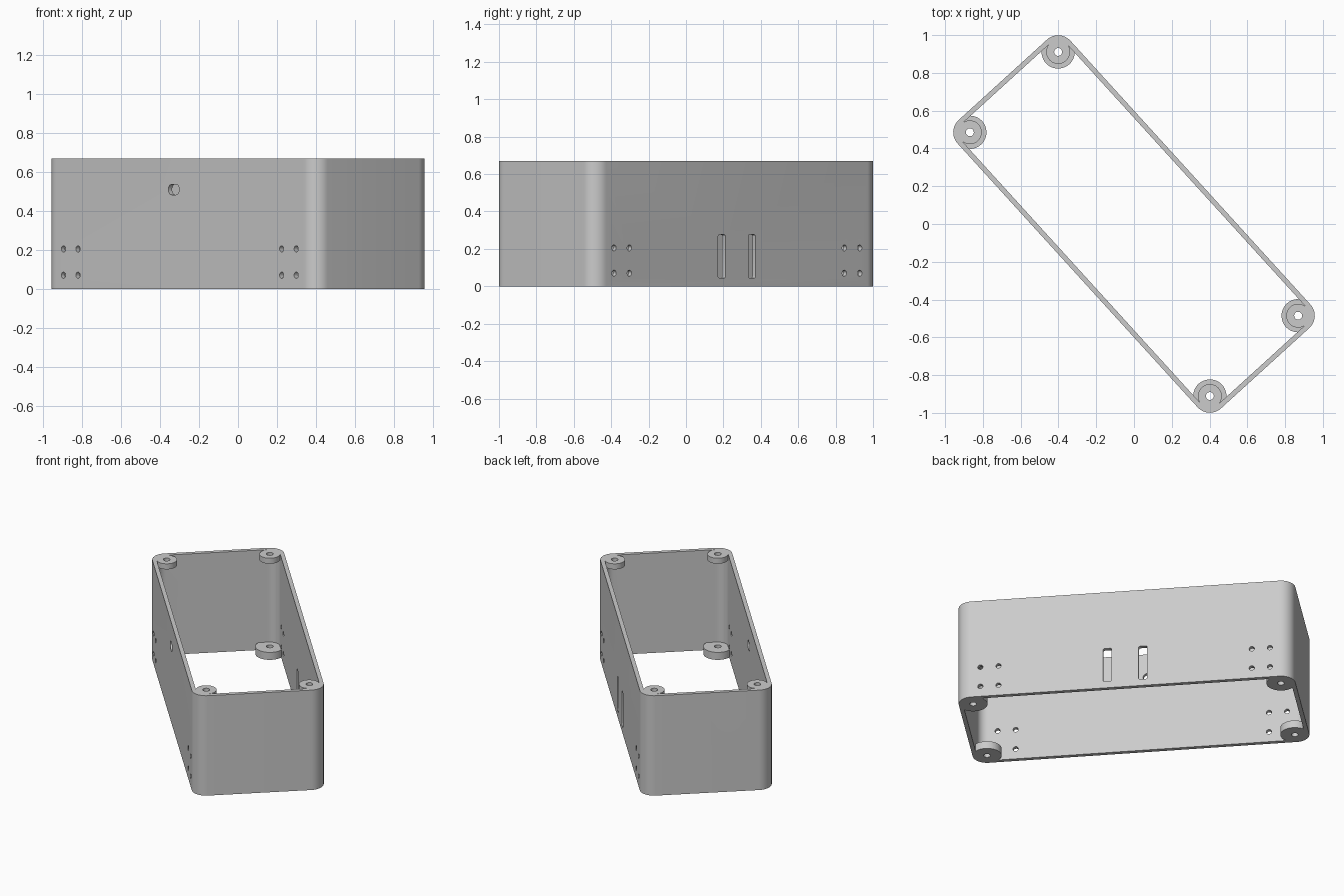
import bpy, bmesh
from math import cos, sin, pi, radians
from mathutils import Matrix

cube = bpy.data.objects.get("Cube")
if cube:
    bpy.data.objects.remove(cube, do_unlink=True)

HEIGHT = 0.67
CU, CV = 0.944, 0.316       # screw boss centres
R_OUT, WALL = 0.088, 0.026  # corner radius and wall thickness
R_IN = R_OUT - WALL

grey = bpy.data.materials.new("plain_grey")
grey.use_nodes = True
grey.diffuse_color = (0.6, 0.6, 0.6, 1)
grey.node_tree.nodes["Principled BSDF"].inputs["Base Color"].default_value = (0.6, 0.6, 0.6, 1)


def rounded(hx, hy, r, seg=12):
    """Rounded rectangle with corner centres at +-hx, +-hy."""
    pts = []
    for i, (sx, sy) in enumerate([(1, 1), (-1, 1), (-1, -1), (1, -1)]):
        for k in range(seg + 1):
            a = pi / 2 * (i + k / seg)
            pts.append((sx * hx + r * cos(a), sy * hy + r * sin(a)))
    return pts


def circle(r, seg=48):
    return [(r * cos(2 * pi * k / seg), r * sin(2 * pi * k / seg)) for k in range(seg)]


def prism(name, outline, low, high, matrix=Matrix()):
    """Extrude an outline along local z, then place it."""
    bm = bmesh.new()
    face = bm.faces.new([bm.verts.new((x, y, low)) for x, y in outline])
    top = bmesh.ops.extrude_face_region(bm, geom=[face])["geom"]
    bmesh.ops.translate(bm, vec=(0, 0, high - low),
                        verts=[g for g in top if isinstance(g, bmesh.types.BMVert)])
    bmesh.ops.remove_doubles(bm, verts=bm.verts, dist=1e-6)
    bm.transform(matrix)
    bmesh.ops.recalc_face_normals(bm, faces=bm.faces)
    mesh = bpy.data.meshes.new(name)
    bm.to_mesh(mesh)
    bm.free()
    mesh.materials.append(grey)
    obj = bpy.data.objects.new(name, mesh)
    bpy.context.collection.objects.link(obj)
    return obj


def cut(target, cutter):
    """Subtract the cutter and delete it."""
    mod = target.modifiers.new("cut", 'BOOLEAN')
    mod.operation, mod.solver, mod.object = 'DIFFERENCE', 'EXACT', cutter
    bpy.context.view_layer.objects.active = target
    bpy.ops.object.modifier_apply(modifier=mod.name)
    bpy.data.objects.remove(cutter, do_unlink=True)


def at(x, y, z=0):
    return Matrix.Translation((x, y, z))


ACROSS = Matrix.Rotation(pi / 2, 4, 'X')                             # outline faces the long sides
ALONG = Matrix.Rotation(pi / 2, 4, 'Z') @ Matrix.Rotation(pi / 2, 4, 'X')  # outline faces the ends
corners = [(sx * CU, sy * CV) for sx in (-1, 1) for sy in (-1, 1)]

# Open cavity, leaving wide bosses at the base and narrow ones at the rim
shell = prism("enclosure_shell", rounded(CU, CV, R_OUT), 0, HEIGHT)
cavity = prism("cavity", rounded(CU, CV, R_IN), -0.1, HEIGHT + 0.1)
for x, y in corners:
    cut(cavity, prism("base_boss", circle(R_OUT), -0.2, 0.05, at(x, y)))
    cut(cavity, prism("rim_boss", circle(R_IN + 0.001), HEIGHT - 0.037, HEIGHT + 0.2, at(x, y)))
cut(shell, cavity)

# Screw holes through the bosses
for x, y in corners:
    cut(shell, prism("screw_hole", circle(0.021, 24), -0.1, HEIGHT + 0.1, at(x, y)))

# Mounting holes through both long sides
for x in (-0.888, -0.777, 0.777, 0.888):
    for z in (0.07, 0.205):
        cut(shell, prism("mount_hole", circle(0.016, 24), -0.6, 0.6, at(x, 0, z) @ ACROSS))

# Two upright slots in one long side
for x in (-0.109, 0.109):
    cut(shell, prism("slot", rounded(0.017, 0.107, 0.009, 4), -0.1, 0.1, at(x, 0.4, 0.16) @ ACROSS))

# Small oval opening in the other long side
cut(shell, prism("cable_hole", rounded(0.016, 0.002, 0.025, 8), -0.1, 0.1, at(-0.046, -0.4, 0.51) @ ACROSS))

# Connector notch in the back end, square above and round below
notch_z = HEIGHT - 0.145
cut(shell, prism("notch", rounded(0.117, 0.15, 0.001, 1), -0.1, 0.1,
                 at(-1.03, -0.113, notch_z + 0.151) @ ALONG))
cut(shell, prism("notch_round", circle(0.092), -0.1, 0.1, at(-1.03, -0.113, notch_z) @ ALONG))

# Turn the case to its diagonal stance and smooth the curves
shell.data.transform(Matrix.Rotation(radians(-47.7), 4, 'Z'))
bpy.ops.object.select_all(action='DESELECT')
shell.select_set(True)
bpy.context.view_layer.objects.active = shell
bpy.ops.object.shade_smooth_by_angle(angle=radians(30))
